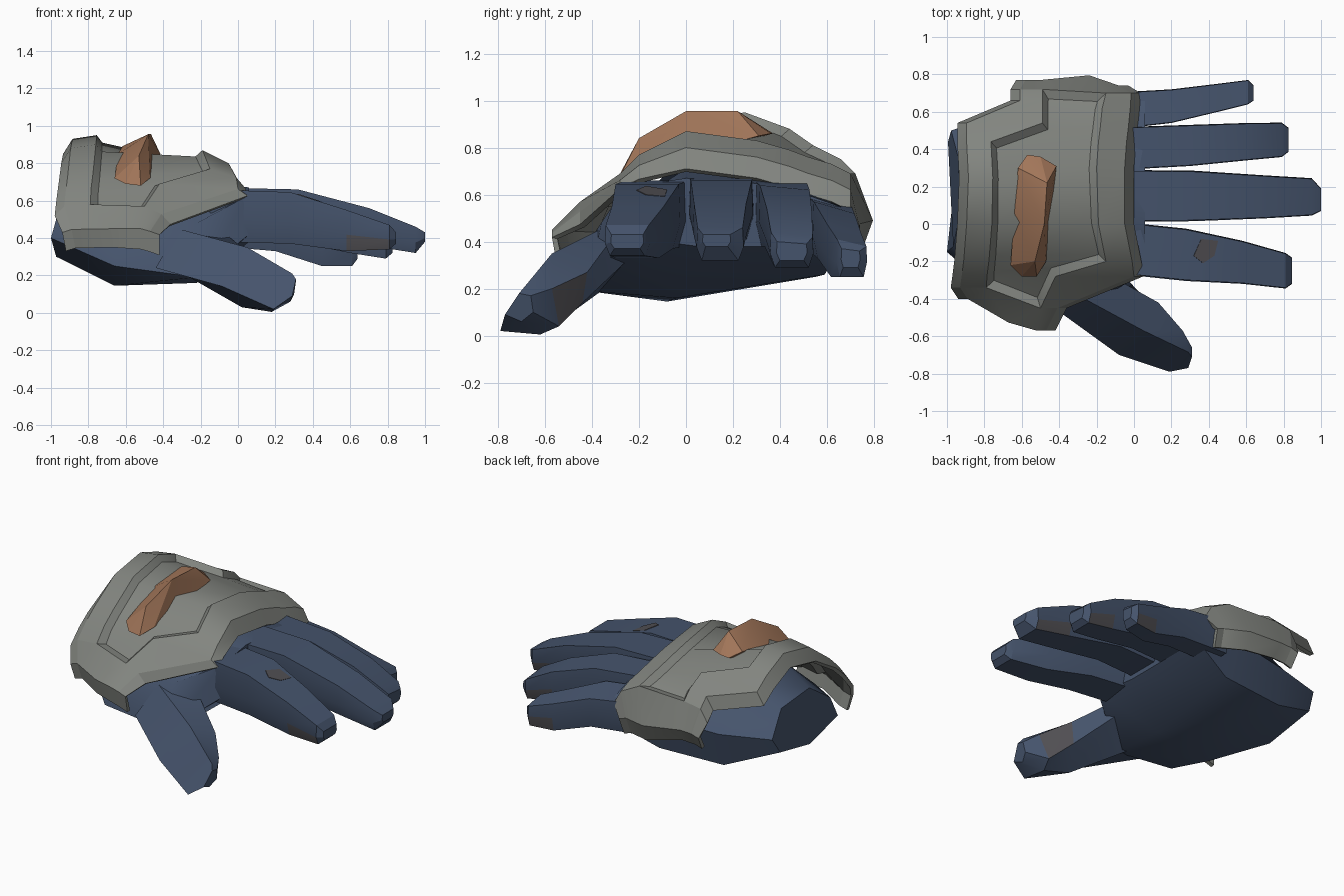
import bpy, bmesh
from mathutils import Vector

if "Cube" in bpy.data.objects:
    bpy.data.objects.remove(bpy.data.objects["Cube"])


def material(name, rgb):
    m = bpy.data.materials.new(name)
    m.diffuse_color = (*rgb, 1)
    m.use_nodes = True
    m.node_tree.nodes["Principled BSDF"].inputs["Base Color"].default_value = m.diffuse_color
    return m


BLUE = material("blue_fabric", (0.060, 0.088, 0.150))
GREY = material("grey_armour", (0.225, 0.235, 0.215))
BROWN = material("copper_brown", (0.36, 0.18, 0.10))
WORN = material("worn_grey", (0.080, 0.077, 0.085))


def finish(bm, name, mats, angle=0.5, thickness=0):
    me = bpy.data.meshes.new(name)
    bm.to_mesh(me)
    bm.free()
    ob = bpy.data.objects.new(name, me)
    bpy.context.collection.objects.link(ob)
    for m in mats:
        me.materials.append(m)
    bpy.ops.object.select_all(action='DESELECT')
    ob.select_set(True)
    bpy.context.view_layer.objects.active = ob
    if thickness:
        sol = ob.modifiers.new("thickness", 'SOLIDIFY')
        sol.thickness = thickness
        sol.offset = -1
        bpy.ops.object.modifier_apply(modifier=sol.name)
    bpy.ops.object.shade_smooth_by_angle(angle=angle, keep_sharp_edges=True)
    return ob


def loft(name, rings, mats, worn=(), angle=0.5):
    """Skin closed rings and cap both ends; worn holds (segment, side) pairs."""
    bm = bmesh.new()
    vs = [[bm.verts.new(p) for p in r] for r in rings]
    n = len(rings[0])
    for i in range(len(vs) - 1):
        for j in range(n):
            k = (j + 1) % n
            f = bm.faces.new((vs[i][j], vs[i][k], vs[i + 1][k], vs[i + 1][j]))
            f.material_index = 1 if (i, j) in worn else 0
    bm.faces.new(vs[0])
    bm.faces.new(vs[-1])
    bmesh.ops.recalc_face_normals(bm, faces=bm.faces)
    return finish(bm, name, mats, angle)


# Palm and closed wrist: x station with a seven-sided section in y, z
PALM = [
    (-1.0, [(-.15, .40), (-.12, .52), (.05, .64), (.35, .62), (.50, .48), (.44, .38), (.10, .30)]),
    (-0.66, [(-.44, .25), (-.40, .42), (-.02, .74), (.38, .72), (.60, .47), (.55, .25), (-.08, .145)]),
    (-0.22, [(-.42, .19), (-.36, .48), (0, .71), (.40, .68), (.66, .50), (.59, .26), (-.04, .16)]),
    (0.06, [(-.26, .42), (-.26, .63), (0, .67), (.40, .64), (.68, .54), (.66, .38), (.05, .38)]),
]
rings = [[(x, y, z) for y, z in sec] for x, sec in PALM]
rings[0] = [(x + .28 * abs(z - .4), y, z) for x, y, z in rings[0]]   # wrist end leans inward
loft("palm", rings, [BLUE], angle=0.8)

# Fingers: x, centre y, half width, top z, bottom z, roll (outer side drops)
FINGERS = {
    "index_finger": [(-.15, -.12, .14, .66, .38, 0), (.28, -.165, .14, .645, .37, 0),
                     (.58, -.205, .115, .55, .33, 0), (.81, -.25, .095, .47, .34, 0),
                     (.845, -.25, .07, .43, .37, 0)],
    "middle_finger": [(-.15, .15, .14, .67, .40, 0), (.32, .15, .135, .66, .42, 0),
                      (.70, .145, .115, .56, .36, 0), (.95, .145, .10, .46, .32, 0),
                      (1.0, .13, .06, .43, .38, 0)],
    "ring_finger": [(-.15, .40, .115, .66, .38, 0), (.30, .42, .11, .64, .38, .02),
                    (.60, .44, .10, .54, .32, .02), (.79, .45, .092, .44, .29, .02),
                    (.825, .45, .065, .40, .32, .01)],
    "little_finger": [(-.15, .60, .10, .60, .36, .03), (.20, .63, .09, .57, .33, .05),
                      (.45, .675, .075, .47, .25, .04), (.61, .705, .065, .41, .25, .03),
                      (.64, .70, .04, .37, .29, .01)],
}
for name, stations in FINGERS.items():
    rings = []
    for x, y, w, t, b, roll in stations:
        m = b + (t - b) * .4
        rings.append([(x, y - .96 * w, t), (x, y + .96 * w, t - roll), (x, y + w, m),
                      (x, y + .78 * w, b), (x, y - .78 * w, b), (x, y - w, m)])
    loft(name, rings, [BLUE, WORN], worn={(2, 4)} if name == "index_finger" else {(2, 2)}, angle=0.4)

# Worn patch on the index knuckle
bm = bmesh.new()
bm.faces.new([bm.verts.new(p) for p in [(.32, -.17, .637), (.36, -.08, .622), (.45, -.09, .593),
                                        (.43, -.17, .600), (.37, -.21, .620)]])
bmesh.ops.recalc_face_normals(bm, faces=bm.faces)
if sum(f.normal.z for f in bm.faces) < 0:
    bmesh.ops.reverse_faces(bm, faces=bm.faces)
finish(bm, "knuckle_patch", [WORN], thickness=0.008)

# Thumb: pointing forward, outward and down
loft("thumb", [
    [(-.44, -.44, .24), (-.32, -.37, .45), (-.12, -.28, .46), (-.08, -.25, .32), (-.26, -.36, .19)],
    [(-.08, -.70, .14), (.05, -.57, .35), (.13, -.42, .27), (.10, -.44, .14), (.02, -.58, .03)],
    [(.19, -.79, .02), (.29, -.685, .21), (.26, -.57, .20), (.21, -.54, .04), (.18, -.62, .005)],
    [(.29, -.77, .09), (.31, -.71, .18), (.31, -.66, .17), (.30, -.65, .10), (.28, -.70, .06)],
], [BLUE, WORN], worn={(1, 2)}, angle=0.4)

# Back plate: rows across the hand, each giving
# y at back, y at front, z at back, z at front, x of back edge, back panel, front panel, front edge
ROWS = [
    (-.38, -.55, .35, .34, -.92, -.67, -.52, -.42),
    (-.40, -.57, .45, .45, -.94, -.67, -.52, -.42),
    (-.34, -.45, .58, .57, -.98, -.79, -.50, -.36),
    (-.27, -.28, .67, .69, -.97, -.785, -.42, .05),
    (-.19, -.20, .75, .77, -.96, -.775, -.15, .04),
    (.00, .00, .90, .87, -.945, -.76, -.19, .00),
    (.25, .30, .95, .83, -.935, -.755, -.20, .00),
    (.44, .44, .88, .79, -.945, -.765, -.19, .01),
    (.54, .52, .81, .76, -.945, -.49, -.18, .02),
    (.66, .62, .75, .73, -.66, -.49, -.17, .03),
    (.72, .70, .69, .69, -.66, -.49, -.15, .035),
    (.77, .74, .52, .49, -.63, -.50, -.24, -.03),
    (.72, .70, .43, .38, -.62, -.48, -.24, -.04),
]
RIM = [.2, .2, .6, .4, .65, 1, 1, 1, 1, 1, 1, .2, .2]   # how far the front rim droops
bm = bmesh.new()
grid = []
last = len(ROWS) - 1
for i, ((yb, yf, zb, zf, xb, pb, pf, xf), s) in enumerate(zip(ROWS, RIM)):
    yp, yq = yb, yf
    if i < 2:
        yp = yb + .75 * (yf - yb)         # chamfered rear corner of the thumb side skirt
    if i > last - 2:
        yq = yf + .055                     # bulge of the outer side skirt
    b = max(s, .6) if 1 < i < last - 1 else s
    cols = [(xb, yb, zb - .10 * b), (xb + .05, yb, zb - .02 * b), (pb, yp, zb),
            (pf, yq, zf), (xf - .05, yf, zf - .07 * s), (xf, yf, zf - .16 * s)]
    grid.append([bm.verts.new(c) for c in cols])
panel = []
for i in range(last):
    for j in range(5):
        f = bm.faces.new((grid[i][j], grid[i][j + 1], grid[i + 1][j + 1], grid[i + 1][j]))
        if j == 2 and 2 <= i < 10:
            panel.append(f)
# Crisp rim and skirt lines, soft crown
for i in range(last):
    for j in (1, 4):
        bm.edges.get((grid[i][j], grid[i + 1][j])).smooth = False
for i in (1, 2, last - 2, last - 1):
    for j in range(5):
        bm.edges.get((grid[i][j], grid[i][j + 1])).smooth = False
bm.normal_update()
if sum(f.normal.z for f in bm.faces) < 0:
    bmesh.ops.reverse_faces(bm, faces=bm.faces)
    bm.normal_update()
# Recessed centre panel
bmesh.ops.inset_region(bm, faces=panel, thickness=0.035, depth=-0.035, use_even_offset=True)
finish(bm, "back_plate", [GREY], 0.6, thickness=0.025)

# Leaning fin on the panel
bm = bmesh.new()
for p in [(-.465, .22, .955), (-.48, 0, .955), (-.53, -.20, .84), (-.50, .36, .86),
          (-.66, -.22, .72), (-.60, -.28, .69), (-.52, -.28, .68), (-.47, -.20, .72),
          (-.415, .31, .85), (-.62, .30, .89), (-.57, .37, .86), (-.64, .05, .85)]:
    bm.verts.new(Vector(p))
bmesh.ops.convex_hull(bm, input=bm.verts)
bmesh.ops.recalc_face_normals(bm, faces=bm.faces)
finish(bm, "plate_fin", [BROWN], 0.3)
